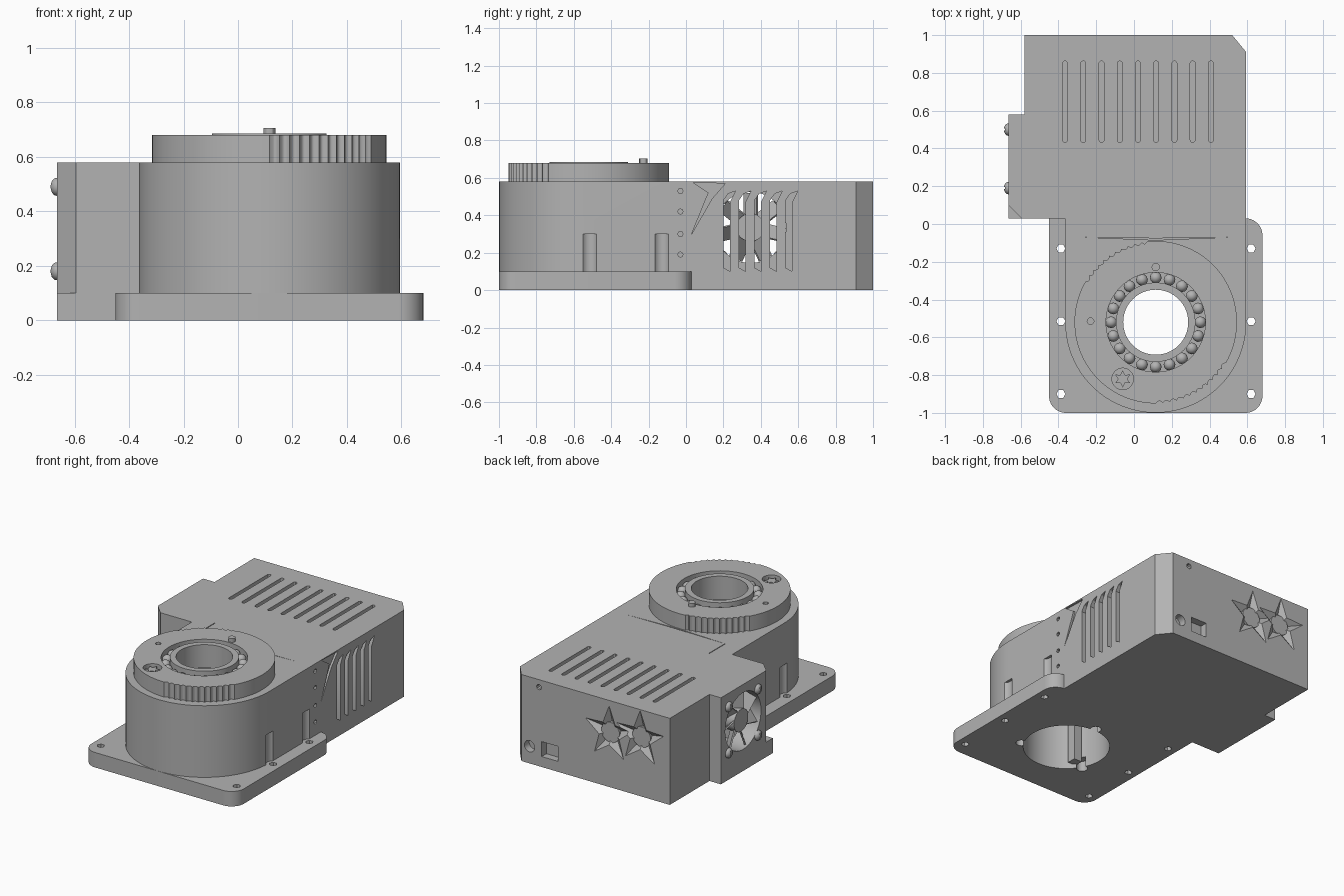
import bpy, bmesh, math
from mathutils import Matrix, Vector

if "Cube" in bpy.data.objects:
    bpy.data.objects.remove(bpy.data.objects["Cube"])

CX, CY = 0.115, -0.52          # turret axis
grey = bpy.data.materials.new("mid_grey")
grey.diffuse_color = (0.45, 0.45, 0.45, 1)
grey.use_nodes = True
grey.node_tree.nodes["Principled BSDF"].inputs["Base Color"].default_value = grey.diffuse_color


def finish(name, bm):
    bmesh.ops.recalc_face_normals(bm, faces=bm.faces)
    me = bpy.data.meshes.new(name)
    bm.to_mesh(me)
    bm.free()
    ob = bpy.data.objects.new(name, me)
    bpy.context.collection.objects.link(ob)
    me.materials.append(grey)
    return ob


def place(axis, u, v, w):
    return {'x': (w, u, v), 'y': (u, w, v), 'z': (u, v, w)}[axis]


def prism(name, pts, w0, w1, axis='z'):
    """Extrude a 2D outline along an axis."""
    bm = bmesh.new()
    a = [bm.verts.new(place(axis, u, v, w0)) for u, v in pts]
    b = [bm.verts.new(place(axis, u, v, w1)) for u, v in pts]
    bm.faces.new(a)
    bm.faces.new(b)
    n = len(pts)
    for i in range(n):
        j = (i + 1) % n
        bm.faces.new((a[i], a[j], b[j], b[i]))
    return finish(name, bm)


def arc(u, v, r, a0, a1, n):
    return [(u + r * math.cos(math.radians(a0 + (a1 - a0) * i / n)),
             v + r * math.sin(math.radians(a0 + (a1 - a0) * i / n))) for i in range(n + 1)]


def circle(u, v, r, n=64):
    return arc(u, v, r, 0, 360, n)[:-1]


def rect(u0, v0, u1, v1):
    return [(u0, v0), (u1, v0), (u1, v1), (u0, v1)]


def star(u, v, r0, r1, n, turn=90):
    return [(u + r * math.cos(t), v + r * math.sin(t)) for i in range(2 * n)
            for r, t in [((r0, r1)[i % 2], math.radians(turn + 180 * i / n))]]


def boolean(target, tool, op='DIFFERENCE'):
    m = target.modifiers.new("bool", 'BOOLEAN')
    m.object, m.operation, m.solver = tool, op, 'EXACT'
    bpy.context.view_layer.objects.active = target
    bpy.ops.object.modifier_apply(modifier=m.name)
    bpy.data.objects.remove(tool, do_unlink=True)


def cut(target, pts, w0, w1, axis='z'):
    boolean(target, prism("cutter", pts, w0, w1, axis))


def ring(name, r0, r1, z0, z1, n=96):
    """Turned ring around the turret axis."""
    bm = bmesh.new()
    prof = [(r0, z0), (r1, z0), (r1, z1), (r0, z1)]
    rows = [[bm.verts.new((CX + r * math.cos(t), CY + r * math.sin(t), z)) for r, z in prof]
            for t in [2 * math.pi * i / n for i in range(n)]]
    for i in range(n):
        p, q = rows[i], rows[(i + 1) % n]
        for k in range(4):
            bm.faces.new((p[k], p[(k + 1) % 4], q[(k + 1) % 4], q[k]))
    return finish(name, bm)


def ball(name, loc, r, scale=(1, 1, 1), seg=12):
    bm = bmesh.new()
    bmesh.ops.create_uvsphere(bm, u_segments=seg, v_segments=seg // 2 + 2, radius=r)
    bm.transform(Matrix.Translation(loc) @ Matrix.Diagonal((*scale, 1)))
    return finish(name, bm)


# Housing: round front, rectangular rear and fan block on the left
housing = prism("housing", arc(CX, CY, 0.479, 180, 360, 64) + [
    (0.594, 0.91), (0.52, 1.0), (-0.58, 1.0), (-0.58, 0.58),
    (-0.665, 0.58), (-0.665, 0.03), (CX - 0.479, 0.03)], 0, 0.58)

# Base plate with rounded corners
plate = prism("plate", arc(-0.36, -0.91, 0.09, 180, 270, 10) + arc(0.59, -0.91, 0.09, 270, 360, 10)
              + arc(0.59, -0.06, 0.09, 0, 90, 10) + [(0.5, 0.03), (0.5, 0.06), (-0.45, 0.06)], 0, 0.1)
boolean(housing, plate, 'UNION')

# Inner cavity and chamfered corner of the fan block
cut(housing, rect(-0.54, 0.1, 0.55, 0.93), 0.05, 0.53)
cut(housing, [(-0.68, 0.115), (-0.585, 0.02), (-0.68, 0.02)], 0.1, 0.7)

# Central bore with three locking notches
cut(housing, circle(CX, CY, 0.27, 96), -0.1, 0.7)
for a in (90, 210, 330):
    t = math.radians(a)
    cut(housing, circle(CX + 0.285 * math.cos(t), CY + 0.285 * math.sin(t), 0.035, 16), -0.1, 0.07)

# Mounting holes and screwdriver recesses beside them
for x in (-0.387, 0.62):
    for y in (-0.13, -0.515, -0.9):
        cut(housing, circle(x, y, 0.024, 6), -0.1, 0.14)
        if y > -0.8:
            cut(housing, circle(x, y, 0.045, 20), 0.1, 0.3)

# Roof vents
for i in range(9):
    x = -0.365 + i * 0.0965
    cut(housing, arc(x, 0.85, 0.013, 0, 180, 6) + arc(x, 0.445, 0.013, 180, 360, 6), 0.5, 0.7)

# Right side vents, leaning at the top, plus small pin holes and a spur groove
for i in range(5):
    y = 0.2 + i * 0.083
    cut(housing, [(y, 0.12), (y + 0.035, 0.1), (y + 0.035, 0.47), (y + 0.065, 0.53),
                  (y + 0.025, 0.515), (y, 0.48)], 0.5, 0.7, 'x')
for z in (0.19, 0.3, 0.42, 0.53):
    cut(housing, circle(-0.03, z, 0.014, 8), 0.55, 0.7, 'x')
cut(housing, [(0.03, 0.3), (0.14, 0.49), (0.21, 0.57), (0.04, 0.575), (0.12, 0.52)], 0.58, 0.7, 'x')

# Rear sockets: small round one, square one, pin hole
cut(housing, circle(0.46, 0.115, 0.038, 20), 0.95, 1.1, 'y')
cut(housing, rect(0.25, 0.07, 0.37, 0.17), 0.95, 1.1, 'y')
cut(housing, circle(0.39, 0.53, 0.018, 10), 0.95, 1.1, 'y')

# Rear star-shaped recesses with round connectors
for x, z in ((-0.13, 0.36), (-0.36, 0.39)):
    bm = bmesh.new()
    rim = [bm.verts.new((u, 1.005, v)) for u, v in star(x, z, 0.2, 0.085, 5)]
    tip = bm.verts.new((x, 0.945, z))
    bm.faces.new(rim)
    for i in range(10):
        bm.faces.new((rim[i], rim[(i + 1) % 10], tip))
    boolean(housing, finish("cutter", bm))
    prism("rear_connector", circle(x, z, 0.068, 24), 0.94, 0.985, 'y')

# Fan opening, then fan frame, hub, blades and screws
FY, FZ = 0.345, 0.335
cut(housing, circle(FY, FZ, 0.19, 48), -0.7, -0.5, 'x')
prism("fan_hub", circle(FY, FZ, 0.075, 32), -0.65, -0.57, 'x')
for i in range(7):
    bm = bmesh.new()
    bmesh.ops.create_cube(bm, size=1)
    bm.transform(Matrix.Translation((-0.61, FY, FZ)) @ Matrix.Rotation(i * math.tau / 7, 4, 'X')
                 @ Matrix.Translation((0, 0, 0.125)) @ Matrix.Rotation(math.radians(45), 4, 'Z')
                 @ Matrix.Diagonal((0.1, 0.01, 0.12, 1)))
    finish("fan_blade", bm)
for y in (0.19, 0.5):
    for z in (0.18, 0.49):
        s = ball("fan_screw", (-0.665, y, z), 0.033, (0.72, 1, 1), 16)
        cut(s, rect(y - 0.005, z - 0.02, y + 0.005, z + 0.02), -0.7, -0.675, 'x')

# Shallow seam behind the turret
cut(housing, [(-0.26, -0.07), (CX, -0.085), (0.5, -0.07), (CX, -0.076)], 0.572, 0.7)
cut(housing, rect(-0.243, -0.07, -0.238, 0.1), 0.575, 0.7)

# Turret: ring outline with two fluted arcs
outline = []
for i in range(720):
    a = i / 2
    fluted = 98 <= a <= 150 or 272 <= a <= 330
    r = 0.43 - (0.013 * abs(math.sin(math.radians(a * 36))) if fluted else 0)
    if fluted or i % 6 == 0:
        outline.append((CX + r * math.cos(math.radians(a)), CY + r * math.sin(math.radians(a))))
turret = prism("turret_ring", outline, 0.57, 0.68)
cut(turret, circle(CX, CY, 0.263, 96), 0.5, 0.8)
cut(turret, circle(-0.06, -0.82, 0.057, 32), 0.64, 0.8)
cut(turret, circle(-0.23, -0.515, 0.018, 12), 0.63, 0.8)
prism("turret_screw", star(-0.06, -0.82, 0.046, 0.024, 6), 0.63, 0.67)
prism("index_pin", circle(CX, -0.228, 0.022, 12), 0.64, 0.705)

# Bearing: inner race, seat and balls
ring("bearing_inner_race", 0.172, 0.21, 0.55, 0.686)
ring("bearing_seat", 0.172, 0.272, 0.53, 0.6)
for i in range(20):
    t = i * math.tau / 20
    ball("bearing_ball", (CX + 0.236 * math.cos(t), CY + 0.236 * math.sin(t), 0.635), 0.031)

# Rib inside the bore
prism("bore_rib", rect(-0.11, -0.70, -0.05, -0.64), 0.03, 0.54)

# Smooth round surfaces, keep edges sharp
for ob in bpy.context.scene.objects:
    ob.select_set(True)
bpy.context.view_layer.objects.active = housing
bpy.ops.object.shade_smooth_by_angle(angle=math.radians(30))
